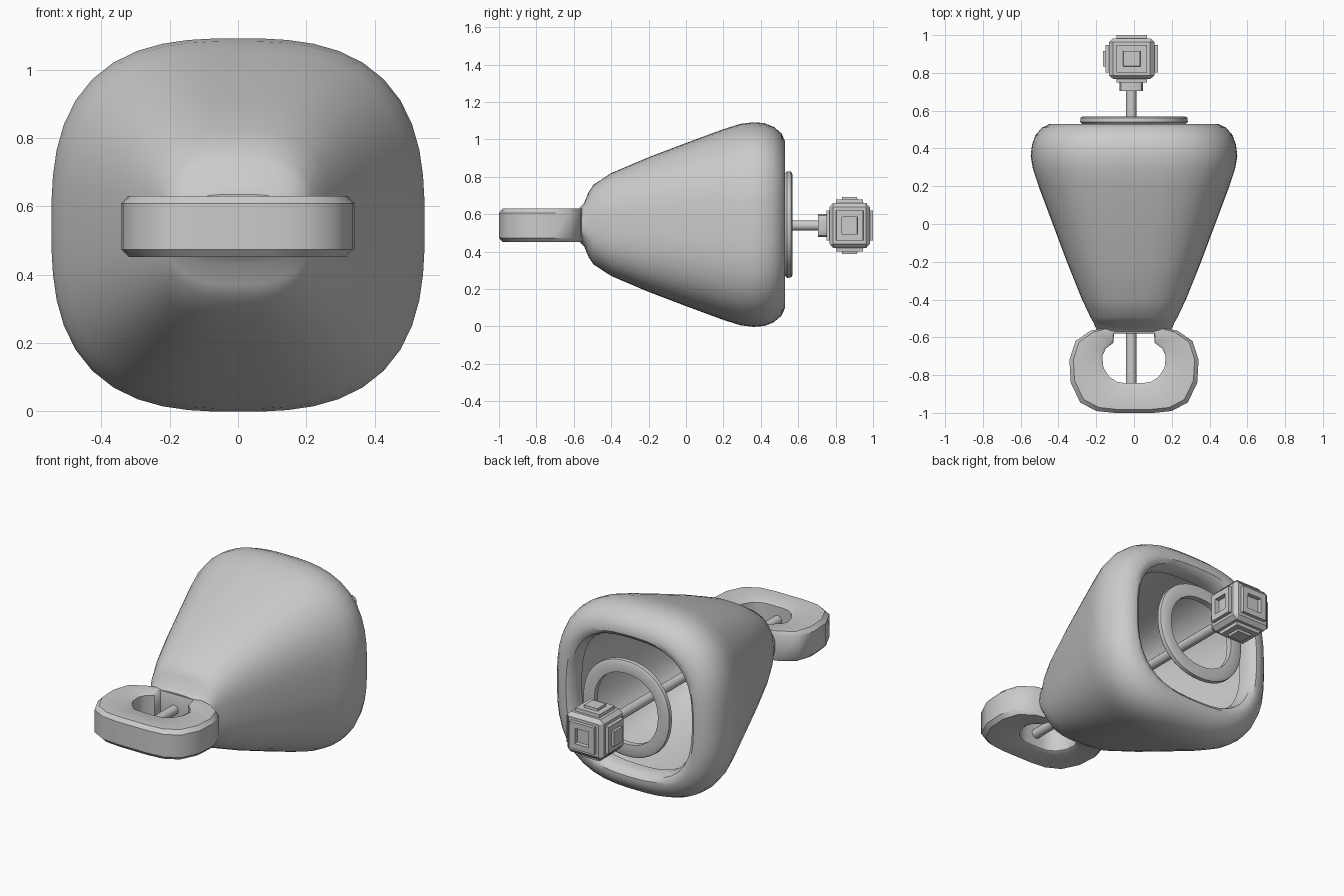
import bpy, bmesh, math
from mathutils import Vector

if "Cube" in bpy.data.objects:
    bpy.data.objects.remove(bpy.data.objects["Cube"])

CZ = 0.545


def finish(bm, name, angle=35):
    bmesh.ops.recalc_face_normals(bm, faces=bm.faces)
    me = bpy.data.meshes.new(name)
    bm.to_mesh(me)
    bm.free()
    ob = bpy.data.objects.new(name, me)
    bpy.context.collection.objects.link(ob)
    bpy.ops.object.select_all(action='DESELECT')
    ob.select_set(True)
    bpy.context.view_layer.objects.active = ob
    bpy.ops.object.shade_smooth_by_angle(angle=math.radians(angle))
    return ob


def loft(name, rings, n=2.8, cx=0, cz=CZ, seg=48, closed=False, angle=35):
    """Superellipse rings (y, half x, half z) skinned along y."""
    bm = bmesh.new()
    loops = []
    for y, rx, rz in rings:
        loop = []
        for i in range(seg):
            a = 2 * math.pi * i / seg
            c, s = math.cos(a), math.sin(a)
            k = (abs(c) ** n + abs(s) ** n) ** (-1 / n)
            loop.append(bm.verts.new((cx + rx * c * k, y, cz + rz * s * k)))
        loops.append(loop)
    pairs = list(zip(loops, loops[1:]))
    if closed:
        pairs.append((loops[-1], loops[0]))
    for a, b in pairs:
        for i in range(seg):
            j = (i + 1) % seg
            bm.faces.new((a[i], a[j], b[j], b[i]))
    if not closed:
        bm.faces.new(loops[0])
        bm.faces.new(loops[-1])
    return finish(bm, name, angle)


# hollow bell shell: outer wall, rounded rim, then the inner wall
loft("bell_body", [
    (-0.57, 0.19, 0.09), (-0.545, 0.205, 0.115), (-0.52, 0.215, 0.175), (-0.495, 0.23, 0.213),
    (-0.40, 0.275, 0.275), (-0.2, 0.355, 0.36), (0, 0.43, 0.436), (0.2, 0.505, 0.51),
    (0.29, 0.535, 0.538), (0.36, 0.547, 0.547), (0.42, 0.54, 0.542), (0.47, 0.522, 0.522),
    (0.51, 0.488, 0.488), (0.53, 0.445, 0.445), (0.53, 0.42, 0.42), (0.515, 0.4, 0.4),
    (0.47, 0.385, 0.385), (0.43, 0.385, 0.385), (0.42, 0.40, 0.40), (0.2, 0.375, 0.375),
    (-0.1, 0.31, 0.31), (-0.4, 0.2, 0.2), (-0.48, 0.12, 0.12)])

# ring hanging in the mouth
loft("mouth_ring", [
    (0.53, 0.21, 0.21), (0.525, 0.27, 0.27), (0.54, 0.285, 0.285), (0.562, 0.283, 0.283),
    (0.57, 0.268, 0.268), (0.565, 0.21, 0.21)], n=2.15, closed=True)

# central rod and collar below the clapper
loft("clapper_rod", [(-0.87, 0.028, 0.028), (0.76, 0.028, 0.028)], n=2, cx=-0.015, cz=0.54, seg=12)
loft("clapper_collar", [(0.705, 0.062, 0.062), (0.77, 0.062, 0.062)], n=5, cx=-0.015, cz=0.54, seg=24)

# handle loop: matched half outlines, mirrored, swept into a thick ring
outer = [(0.10, -1.0), (0.20, -0.99), (0.285, -0.945), (0.335, -0.84), (0.342, -0.72),
         (0.31, -0.62), (0.23, -0.565), (0.13, -0.545)]
inner = [(0.05, -0.842), (0.09, -0.835), (0.13, -0.81), (0.162, -0.76), (0.168, -0.70),
         (0.15, -0.66), (0.11, -0.63), (0.105, -0.58)]


def mirrored(pts):
    return pts + [(-x, y) for x, y in reversed(pts)]


bm = bmesh.new()
z0, z1 = 0.452, 0.63
b = 0.022
rows = []
o, h = mirrored(outer), mirrored(inner)
mix = [(0, z0 + b), (0, z1 - b), (0.12, z1), (0.9, z1), (1, z1 - 0.01),
       (1, z0 + 0.01), (0.9, z0), (0.12, z0)]
for p, q in zip(o, h):
    rows.append([bm.verts.new((p[0] + (q[0] - p[0]) * t, p[1] + (q[1] - p[1]) * t, z))
                 for t, z in mix])
for i in range(len(rows)):
    r, s = rows[i], rows[(i + 1) % len(rows)]
    for k in range(len(mix)):
        m = (k + 1) % len(mix)
        bm.faces.new((r[k], r[m], s[m], s[k]))
finish(bm, "handle_loop", 40)

# clapper block: chamfered cube, raised panel per face, small stud or socket
bm = bmesh.new()
bmesh.ops.create_cube(bm, size=0.24)
bmesh.ops.bevel(bm, geom=bm.edges[:], offset=0.022, segments=1, affect='EDGES')
bm.normal_update()
sides = [f for f in bm.faces if f.calc_area() > 0.02]
for f in sides:
    d = Vector(f.normal)
    socket = d.y > 0.9 or d.x > 0.9

    def step(thick, depth):
        bmesh.ops.inset_individual(bm, faces=[f], thickness=thick, depth=depth)
    step(0.024, 0)
    step(0.002, 0.019)
    step(0.048, 0)
    step(0.002, -0.025 if socket else 0.014)
for v in bm.verts:
    v.co = (v.co.x - 0.012, v.co.y * 0.9 + 0.875, v.co.z + 0.54)
finish(bm, "clapper_block", 20)
